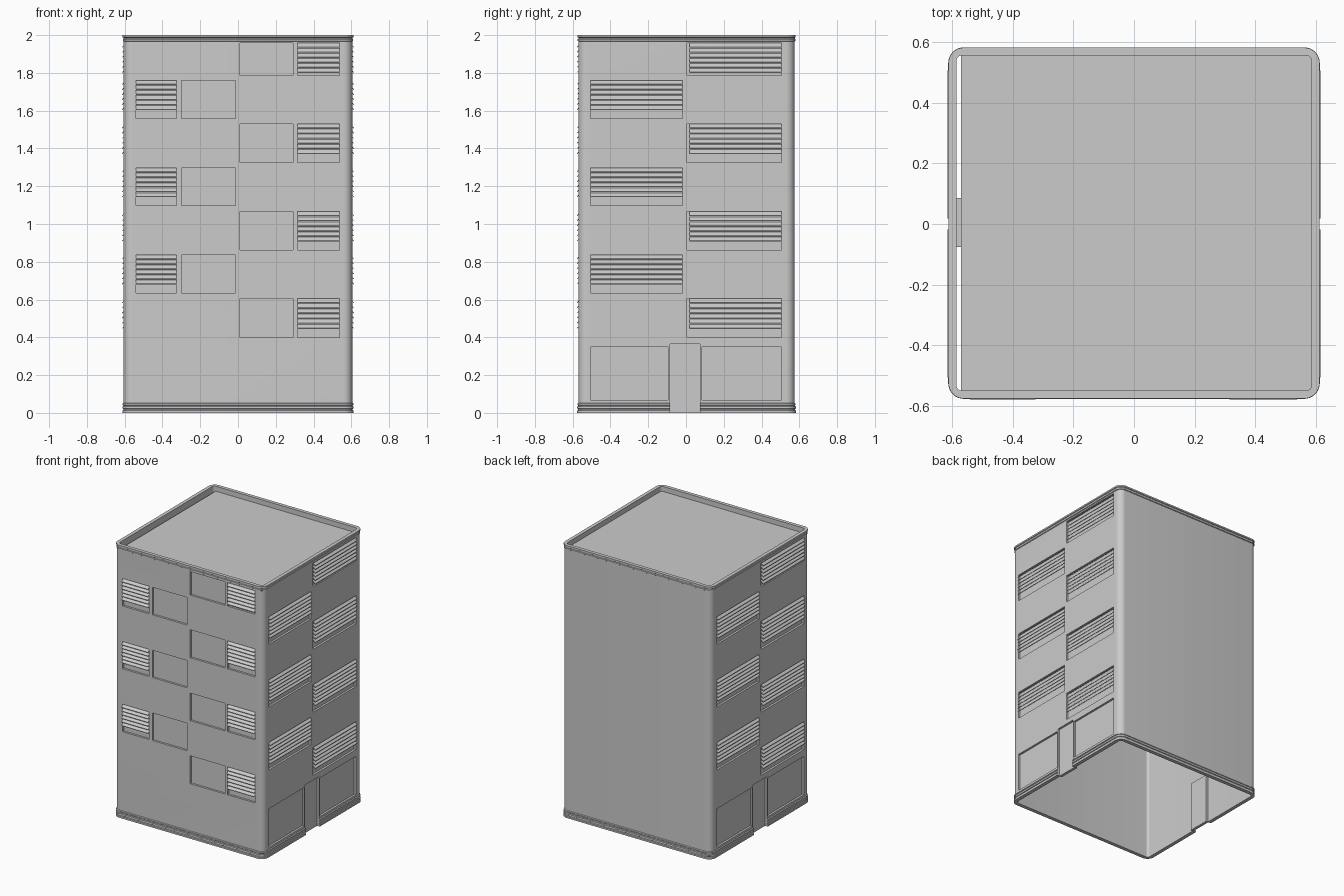
import bpy, bmesh
from math import cos, sin, pi
from mathutils import Matrix, Vector

if "Cube" in bpy.data.objects:
    bpy.data.objects.remove(bpy.data.objects["Cube"])

CY = 0.003            # body is slightly off-centre because of the front louvres
WALL = {"front": 0.569, "right": 0.605, "left": 0.605}
TURN = {"front": 0, "right": pi / 2, "left": -pi / 2}
RECESS = 0.015


def finish(bm, name):
    bmesh.ops.recalc_face_normals(bm, faces=bm.faces)
    me = bpy.data.meshes.new(name)
    bm.to_mesh(me)
    bm.free()
    ob = bpy.data.objects.new(name, me)
    bpy.context.collection.objects.link(ob)
    return ob


def prism(bm, side, u0, u1, profile):
    """Extrude an (out, z) profile along a facade from u0 to u1; out is measured from the wall."""
    rot = Matrix.Rotation(TURN[side], 3, 'Z')
    ends = [[bm.verts.new(rot @ Vector((u, -(WALL[side] + o), z))) for o, z in profile] for u in (u0, u1)]
    n = len(profile)
    fs = [bm.faces.new(ends[0]), bm.faces.new(ends[1][::-1])]
    for i in range(n):
        j = (i + 1) % n
        fs.append(bm.faces.new((ends[0][i], ends[1][i], ends[1][j], ends[0][j])))


def box(bm, side, u0, u1, z0, z1, o0, o1):
    prism(bm, side, u0, u1, [(o0, z0), (o1, z0), (o1, z1), (o0, z1)])


def rounded_ring(bm, hx, z, r, seg=8):
    """Rounded rectangle of vertices; depth follows from the width."""
    hy = hx - 0.033
    ring = []
    for k, (sx, sy) in enumerate(((1, 1), (-1, 1), (-1, -1), (1, -1))):
        for i in range(seg + 1):
            a = (k + i / seg) * pi / 2
            ring.append(bm.verts.new((sx * (hx - r) + r * cos(a), CY + sy * (hy - r) + r * sin(a), z)))
    return ring


# Hollow tower shell: plinth mouldings, wall, cornice, parapet, inner wall
outer = [(.612, 0), (.612, .012), (.607, .015), (.607, .021), (.612, .024), (.612, .033),
         (.607, .036), (.607, .040), (.611, .043), (.611, .049), (.605, .053),
         (.605, 1.967), (.610, 1.970), (.610, 1.978), (.606, 1.981), (.606, 1.986),
         (.611, 1.989), (.611, 2.0)]
bm = bmesh.new()
rings = [rounded_ring(bm, h, z, h - 0.560) for h, z in outer]
rings += [rounded_ring(bm, .585, z, .018) for z in (2.0, 0)]
n = len(rings[0])
for a, b in zip(rings, rings[1:] + rings[:1]):
    for i in range(n):
        j = (i + 1) % n
        bm.faces.new((a[i], a[j], b[j], b[i]))
tower = finish(bm, "tower_walls")

# Window layout: bottom, top, sill height
high = [(.400, .605, .042), (.863, 1.065, .042), (1.325, 1.53, .042), (1.785, 1.957, .012)]
low = [(.635, .837, .042), (1.097, 1.297, .042), (1.558, 1.76, .042)]
# side: (louvre range, slat range, floors)
louvres = {"front": [((.315, .537), high), ((-.540, -.325), low)],
           "right": [((.006, .505), high), ((-.505, -.018), low)]}
louvres["left"] = louvres["right"]

# Recesses for windows, shop fronts and doors
cut = bmesh.new()
for side, groups in louvres.items():
    for (u0, u1), floors in groups:
        for z0, z1, _ in floors:
            box(cut, side, u0, u1, z0, z1, -RECESS, .05)
for (u0, u1), floors in (((.01, .292), high), ((-.298, -.014), low)):
    for z0, z1, _ in floors:
        box(cut, "front", u0, u1, z0, z1, -RECESS, .05)
for side in ("right", "left"):
    box(cut, side, -.505, -.096, .068, .35, -RECESS, .05)
    box(cut, side, .085, .505, .068, .35, -RECESS, .05)
    box(cut, side, -.085, .075, -.05, .365, -RECESS, .05)
cutter = finish(cut, "recess_cutter")
cutter.hide_render = True

mod = tower.modifiers.new("recesses", 'BOOLEAN')
mod.object = cutter
mod.operation = 'DIFFERENCE'
mod.solver = 'EXACT'
bpy.context.view_layer.objects.active = tower
tower.select_set(True)
bpy.ops.object.modifier_apply(modifier=mod.name)
bpy.data.objects.remove(cutter)
bpy.ops.object.shade_smooth_by_angle(angle=0.5)

# Sloping louvre slats
for side, groups in louvres.items():
    bm = bmesh.new()
    for (u0, u1), floors in groups:
        u0 = u0 + .012 if u0 == .006 else u0
        for z0, z1, sill in floors:
            step = (z1 - z0 - sill) / 6
            for k in range(6):
                t = z1 - k * step
                b = t - step
                prism(bm, side, u0, u1, [(-.013, t), (.009, b + .007), (.009, b + .003), (-.013, t - .006)])
    finish(bm, side + "_louvres")

# Door panels, standing proud on the inside of the wall
for side in ("right", "left"):
    bm = bmesh.new()
    box(bm, side, -.085, .075, 0, .365, -.036, -.016)
    finish(bm, side + "_door")

# Roof deck, leaving a narrow slot along the left wall
bm = bmesh.new()
bmesh.ops.create_cube(bm, size=1, matrix=Matrix.Translation((.0085, CY, 1.957)) @ Matrix.Diagonal((1.157, 1.108, .012, 1)))
finish(bm, "roof_deck")
